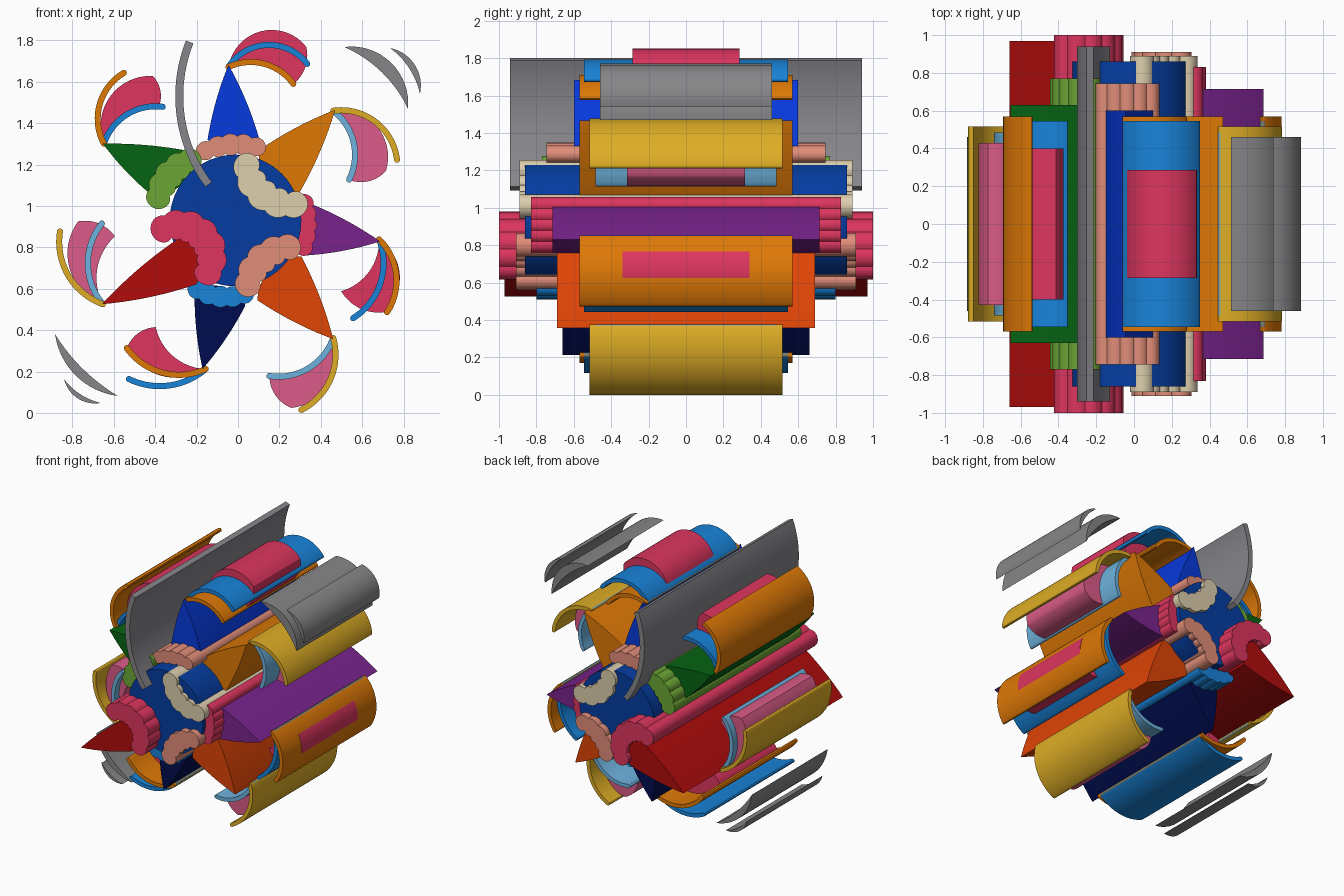
import bpy, bmesh
from math import sin, cos, pi, atan, radians
from mathutils import Vector

if "Cube" in bpy.data.objects:
    bpy.data.objects.remove(bpy.data.objects["Cube"])

U, OX, OZ = 207.5, 238.5, 414   # front sketch: units per metre, origin (y runs down)
CRIMSON, PINK, SALMON, CREAM, GREY = "DC385F", "DA5C87", "E08C78", "DCCDAC", "858587"
BLUE, SKY, ORANGE, YELLOW = "1E82D8", "6EB2DE", "DE780F", "DEAC2A"
BAND_DEPTH = {BLUE: .545, SKY: .485, ORANGE: .57, YELLOW: .515}


def material(code):
    m = bpy.data.materials.get("colour_" + code)
    if not m:
        m = bpy.data.materials.new("colour_" + code)
        m.diffuse_color = [(int(code[i:i + 2], 16) / 255) ** 2.2 for i in (0, 2, 4)] + [1]
        m.use_nodes = True
        m.node_tree.nodes["Principled BSDF"].inputs["Base Color"].default_value = m.diffuse_color
    return m


def prism(name, outline, half, colour):
    """Extrude a sketched outline symmetrically along y."""
    pts = [q for i, q in enumerate(outline) if (q - outline[i - 1]).length > .05]
    bm = bmesh.new()
    rings = [[bm.verts.new(((q.x - OX) / U, y, (OZ - q.y) / U)) for q in pts] for y in (-half, half)]
    for ring in rings:
        bm.faces.new(ring)
    for i in range(len(pts)):
        bm.faces.new((rings[0][i - 1], rings[0][i], rings[1][i], rings[1][i - 1]))
    bmesh.ops.recalc_face_normals(bm, faces=bm.faces)
    me = bpy.data.meshes.new(name)
    bm.to_mesh(me)
    bm.free()
    me.materials.append(material(colour))
    ob = bpy.data.objects.new(name, me)
    bpy.context.collection.objects.link(ob)
    bpy.ops.object.select_all(action='DESELECT')
    ob.select_set(True)
    bpy.context.view_layer.objects.active = ob
    bpy.ops.object.shade_smooth_by_angle(angle=radians(30))


def left(d):
    return Vector((d.y, -d.x))


def arc(a, b, bulge, n=16):
    """Circular arc a-b; bulge = sagitta / chord, positive to the left of travel."""
    a, b = Vector(a), Vector(b)
    half = 2 * atan(2 * bulge)
    if abs(half) < .01:
        return [a, b]
    d = b - a
    centre = (a + b) / 2 - left(d) * cos(half) / sin(half) / 2
    r = a - centre
    out = []
    for k in range(n + 1):
        t = 2 * half * k / n
        out.append(centre + Vector((r.x * cos(t) - r.y * sin(t), r.x * sin(t) + r.y * cos(t))))
    return out


def tangents(c):
    return [(c[min(i + 1, len(c) - 1)] - c[max(i - 1, 0)]).normalized() for i in range(len(c))]


def closed(name, half, colour, corners, bulges):
    """Outline of arcs joining the corners."""
    pts = []
    for i, s in enumerate(bulges):
        pts += arc(corners[i], corners[(i + 1) % len(corners)], s)
    prism(name, pts, half, colour)


def band(name, half, colour, a, b, bulge, w=6, round_ends=True):
    """Constant-width arc, optionally with rounded ends."""
    c = arc(a, b, bulge, 24)
    t = tangents(c)
    sides = [[q + left(u) * s * w / 2 for q, u in zip(c, t)] for s in (1, -1)]
    caps = [[], []]
    if round_ends:
        for k in range(1, 6):
            f = pi * k / 6
            caps[0].append(c[-1] + (left(t[-1]) * cos(f) + t[-1] * sin(f)) * w / 2)
            caps[1].append(c[0] - (left(t[0]) * cos(f) + t[0] * sin(f)) * w / 2)
    prism(name, sides[0] + caps[0] + sides[1][::-1] + caps[1], half, colour)


def collar(where, half, colour, a, b, bulge, w, lobes=5):
    """Curved strip whose whole outline is scalloped."""
    c = arc(a, b, bulge, lobes)
    t = tangents(c)
    wide = [w / 2 * (.7 + .3 * sin(pi * i / lobes)) for i in range(lobes + 1)]
    ring = [q + left(u) * h for q, u, h in zip(c, t, wide)]
    ring += [q - left(u) * h for q, u, h in zip(c, t, wide)][::-1]
    pts = []
    for i, p in enumerate(ring):
        pts += arc(p, ring[(i + 1) % len(ring)], .2, 8)[:-1]
    prism("collar_" + where, pts, half, colour)


def spike(where, half, colour, tip, a, b):
    closed("spike_" + where, half, colour, (tip, a, b), (.03, .2, .03))


def tassel(where, petal, half, outer, inner, tip, outer_end, inner_end, c1, c2, bulge):
    """Petal with two curled bands springing from a spike tip."""
    closed("petal_" + where, half, petal, (tip, c1, c2), (bulge + .07, .15, -.17))
    band("outer_band_" + where, BAND_DEPTH[outer], outer, tip, outer_end, bulge)
    band("inner_band_" + where, BAND_DEPTH[inner], inner, tip, inner_end, .18)


# Central drum
prism("hub", [Vector((236 + 66 * cos(pi * k / 32), 221 + 66 * sin(pi * k / 32))) for k in range(64)],
      .86, "0D3FA0")

# Seven spikes around the drum
spike("top", .6, "0F3CDC", (229, 65), (260, 140), (208, 140))
spike("upper_right", .57, ORANGE, (336, 110), (299, 195), (259, 151))
spike("right", .715, "78288C", (381, 242), (308, 256), (308, 203))
spike("lower_right", .69, "DE460F", (334, 340), (258, 301), (302, 257))
spike("bottom", .66, "051450", (203, 370), (195, 290), (246, 306))
spike("lower_left", .97, "B01414", (102, 305), (182, 237), (197, 285))
spike("upper_left", .63, "0F6419", (103, 144), (202, 154), (150, 194))

# Scalloped collars at the spike roots
collar("top", .745, SALMON, (199, 154), (264, 149), .1, 17)
collar("upper_right", .89, CREAM, (246, 157), (305, 204), -.25, 25)
collar("right", .83, CRIMSON, (304, 197), (303, 254), .06, 17)
collar("lower_right", .91, SALMON, (298, 247), (247, 294), -.21, 25)
collar("bottom", .8, BLUE, (252, 293), (191, 287), .12, 17)
collar("lower_left", 1, CRIMSON, (204, 281), (156, 234), -.46, 28, 7)
collar("upper_left", .77, "6CA538", (157, 206), (198, 158), .16, 24)

# Curled tassels at the spike tips, running clockwise
tassel("top", CRIMSON, .285, BLUE, ORANGE, (229, 67), (308, 64), (294, 84), (307, 47), (293, 85), .26)
tassel("upper_right", PINK, .315, YELLOW, SKY, (334, 111), (398, 160), (350, 180), (387, 171), (352, 181), .21)
tassel("right", CRIMSON, .34, ORANGE, BLUE, (380, 240), (388, 313), (354, 319), (385, 313), (342, 292), .18)
tassel("lower_right", PINK, .37, YELLOW, SKY, (334, 339), (302, 411), (270, 377), (292, 409), (270, 378), .18)
tassel("bottom", CRIMSON, .35, BLUE, ORANGE, (206, 370), (129, 380), (127, 349), (127, 349), (156, 328), .15)
tassel("lower_left", PINK, .43, YELLOW, SKY, (103, 305), (60, 232), (102, 224), (78, 222), (115, 237), .18)
tassel("upper_left", CRIMSON, .4, ORANGE, BLUE, (104, 144), (124, 73), (163, 107), (153, 76), (159, 107), .2)

# Long curved blade and four loose crescents
band("long_blade", .94, "85858A", (190, 42), (209, 185), -.13, 8, False)
for name, a, b, s in (("upper_inner", (345, 47), (409, 109), .24), ("upper_outer", (391, 48), (421, 94), .21),
                      ("lower_inner", (118, 397), (55, 335), .17), ("lower_outer", (101, 404), (64, 380), .2)):
    closed("crescent_" + name, .46, GREY, (a, b), (s, .11 - s if s < .2 else -.09))
